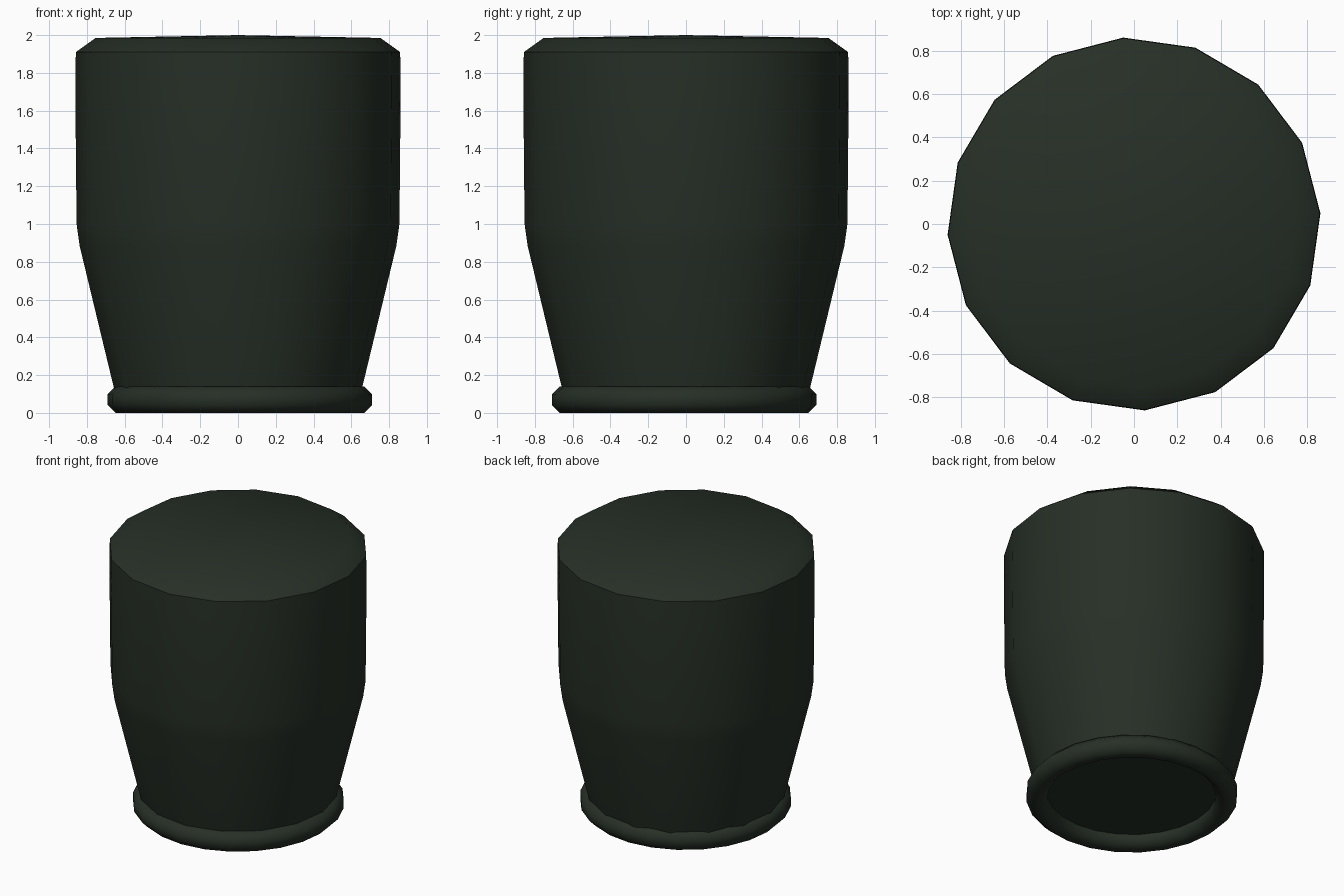
import bpy, bmesh, math

if "Cube" in bpy.data.objects:
    bpy.data.objects.remove(bpy.data.objects["Cube"])

# One dark green material
green = bpy.data.materials.new("dark green")
green.diffuse_color = (0.0195, 0.0285, 0.0195, 1)
green.use_nodes = True
green.node_tree.nodes["Principled BSDF"].inputs["Base Color"].default_value = green.diffuse_color


def lathe(name, profile, sides, turn=0.0, closed=False, offset=(0, 0), smooth_deg=40):
    """Revolve (radius, z) points around z; open profiles are capped at radius 0."""
    bm = bmesh.new()
    rings = []
    for r, z in profile:
        if r == 0:
            rings.append([bm.verts.new((0, 0, z))] * sides)
        else:
            rings.append([bm.verts.new((r * math.cos(turn + math.tau * i / sides),
                                        r * math.sin(turn + math.tau * i / sides), z))
                          for i in range(sides)])
    pairs = list(zip(rings, rings[1:]))
    if closed:
        pairs.append((rings[-1], rings[0]))
    for a, b in pairs:
        for i in range(sides):
            j = (i + 1) % sides
            quad = list(dict.fromkeys([a[i], a[j], b[j], b[i]]))
            bm.faces.new(quad)
    bmesh.ops.recalc_face_normals(bm, faces=bm.faces)
    mesh = bpy.data.meshes.new(name)
    bm.to_mesh(mesh)
    bm.free()
    mesh.materials.append(green)
    ob = bpy.data.objects.new(name, mesh)
    ob.location = (offset[0], offset[1], 0)
    bpy.context.collection.objects.link(ob)
    bpy.ops.object.select_all(action='DESELECT')
    ob.select_set(True)
    bpy.context.view_layer.objects.active = ob
    bpy.ops.object.shade_smooth_by_angle(angle=math.radians(smooth_deg))
    return ob


# Tapered body with bevelled, slightly domed top
lathe("body", [(0, 0.08), (0.645, 0.08), (0.66, 0.14), (0.84, 0.885), (0.856, 1.0),
               (0.863, 1.72), (0.86, 1.91), (0.755, 1.985), (0, 2.0)],
      16, math.radians(3.3))

# Rounded foot ring
tube = [(0.63 + 0.0758 * math.cos(math.tau * (k + 0.5) / 8),
         0.07 + 0.0758 * math.sin(math.tau * (k + 0.5) / 8)) for k in range(8)]
lathe("foot_ring", tube, 24, 0.0, closed=True, offset=(0.01, -0.01), smooth_deg=80)
